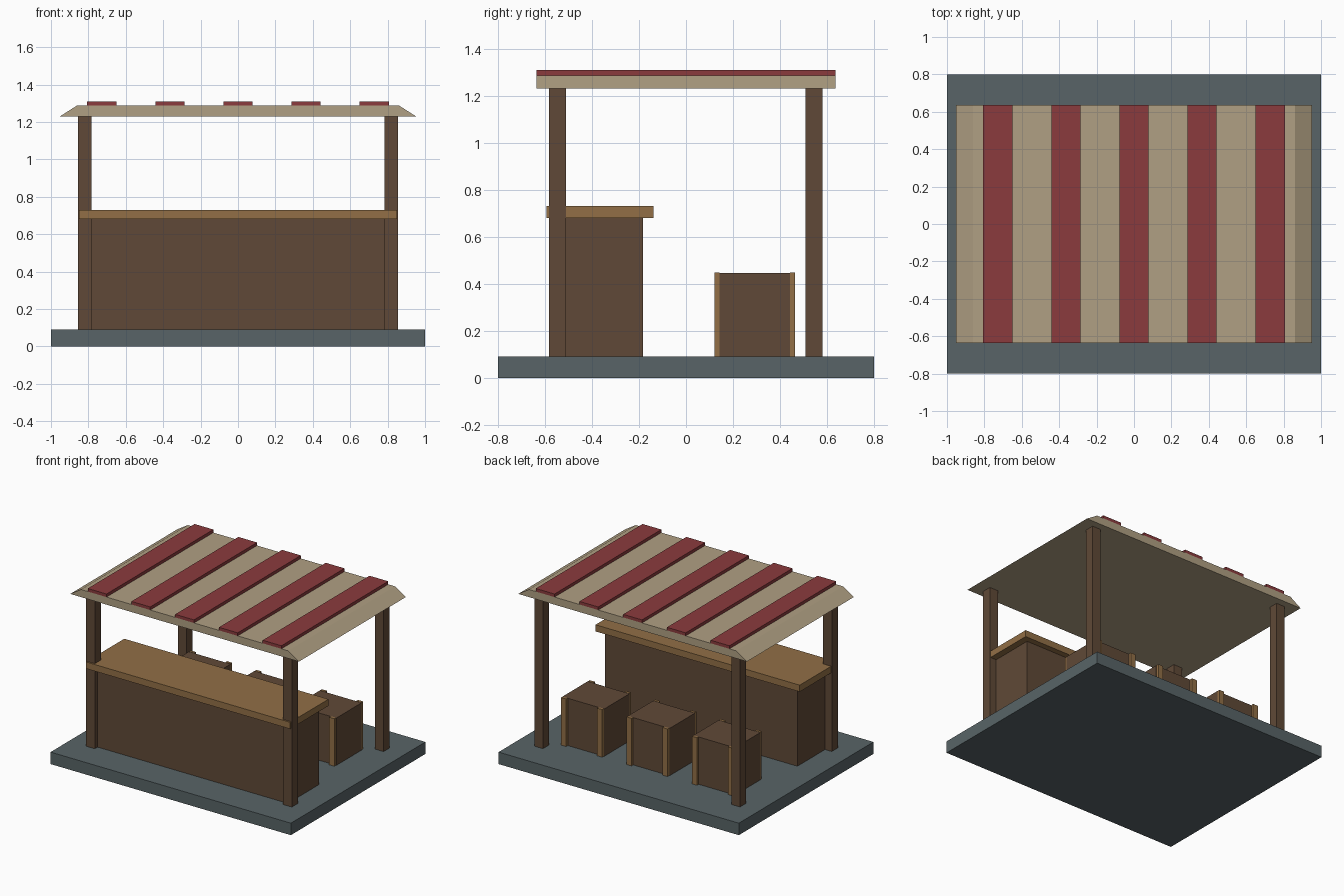
import bpy
import bmesh

cube = bpy.data.objects.get("Cube")
if cube:
    bpy.data.objects.remove(cube, do_unlink=True)


def material(name, rgb):
    linear = [((c / 255 + 0.055) / 1.055) ** 2.4 for c in rgb] + [1]
    mat = bpy.data.materials.new(name)
    mat.use_nodes = True
    mat.diffuse_color = linear
    bsdf = next(n for n in mat.node_tree.nodes if n.type == "BSDF_PRINCIPLED")
    bsdf.inputs["Base Color"].default_value = linear
    return mat


slate = material("slate grey", (88, 100, 103))
dark_wood = material("dark wood", (96, 73, 55))
light_wood = material("light wood", (146, 111, 70))
canvas = material("tan canvas", (176, 160, 131))
red = material("red canvas", (139, 59, 61))


def box(name, mat, xs, ys, zs, top_inset=0):
    """Box between pairs of limits; top_inset slopes the two x ends."""
    bm = bmesh.new()
    bmesh.ops.create_cube(bm, size=1)
    for v in bm.verts:
        side, high = v.co.x > 0, v.co.z > 0
        v.co = (xs[side], ys[v.co.y > 0], zs[high])
        if high:
            v.co.x += -top_inset if side else top_inset
    mesh = bpy.data.meshes.new(name)
    bm.to_mesh(mesh)
    bm.free()
    mesh.materials.append(mat)
    obj = bpy.data.objects.new(name, mesh)
    bpy.context.collection.objects.link(obj)
    return obj


def around(centre, half):
    return centre - half, centre + half


# Floor slab
FLOOR = 0.09
box("floor_slab", slate, (-1, 1), (-0.8, 0.8), (0, FLOOR))

# Corner posts
for x_name, x in (("right", -0.82), ("left", 0.82)):
    for y_name, y in (("front", -0.547), ("back", 0.545)):
        box(f"{y_name}_{x_name}_post", dark_wood,
            around(x, 0.036), around(y, 0.036), (FLOOR, 1.23))

# Counter with overhanging worktop
box("counter_body", dark_wood, (-0.8, 0.8), (-0.55, -0.182), (FLOOR, 0.68))
box("counter_top", light_wood, (-0.85, 0.85), (-0.594, -0.138), (0.68, 0.73))

# Row of crates with corner battens on the front and back
for number, x in enumerate((-0.545, 0, 0.545), 1):
    box(f"crate_{number}", dark_wood, around(x, 0.174), (0.142, 0.443),
        (FLOOR, 0.446))
    for x_name, dx in (("right", -0.15), ("left", 0.15)):
        for y_name, ys in (("front", (0.122, 0.142)), ("back", (0.443, 0.463))):
            box(f"crate_{number}_{y_name}_{x_name}_batten", light_wood,
                around(x + dx, 0.021), ys, (FLOOR, 0.448))

# Canopy with sloped ends and raised stripes
DEPTH = (-0.635, 0.635)
box("canopy", canvas, (-0.952, 0.952), DEPTH, (1.23, 1.287), top_inset=0.09)
for number in range(5):
    box(f"canopy_stripe_{number + 1}", red,
        around((number - 2) * 0.364, 0.078), DEPTH, (1.287, 1.31))
